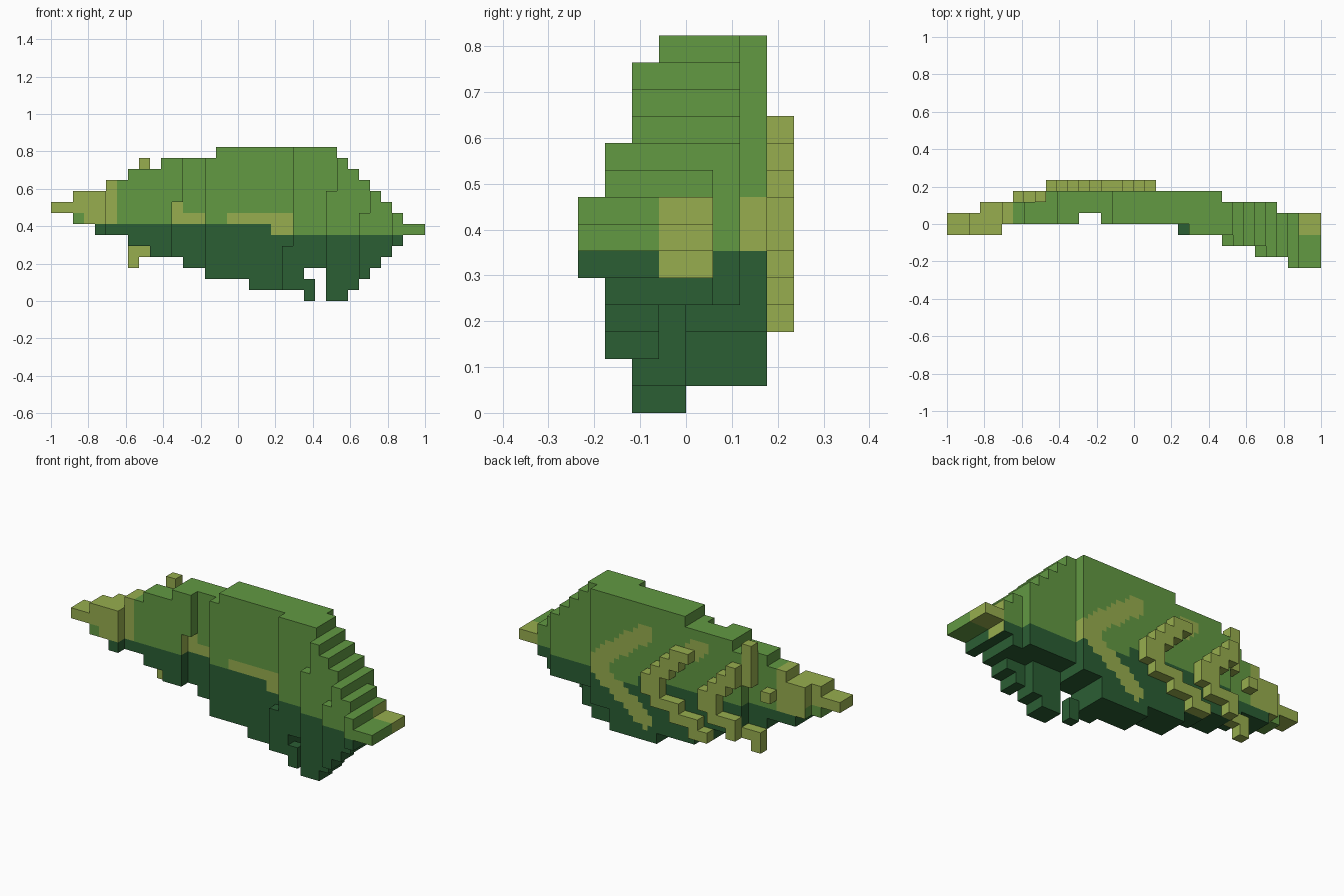
import bpy, bmesh
from mathutils import Vector

U = 2 / 34          # size of one block
cube = bpy.data.objects.get("Cube")
if cube:
    bpy.data.objects.remove(cube)


def material(name, rgb):
    m = bpy.data.materials.new(name)
    m.use_nodes = True
    m.diffuse_color = (*rgb, 1)
    m.node_tree.nodes["Principled BSDF"].inputs["Base Color"].default_value = (*rgb, 1)
    return m


GREEN, DARK, LIGHT = 0, 1, 2
MATS = [material("leaf_green", (0.122, 0.319, 0.055)),
        material("dark_green", (0.024, 0.112, 0.034)),
        material("vein_olive", (0.31, 0.42, 0.077))]


def stepped(i, steps):
    """Value of the last step that starts at or before column i."""
    return [v for start, v in steps if start <= i][-1]


def blocks(name, cells, paint):
    """Outer skin of a set of blocks, coloured by a rule on each quarter face."""
    bm = bmesh.new()
    for cell in cells:
        for axis in range(3):
            for side in (0, 1):
                near = list(cell)
                near[axis] += 2 * side - 1
                if tuple(near) in cells:
                    continue
                o = Vector(cell)
                o[axis] += side
                u, v = Vector(), Vector()
                u[(axis + 1) % 3] = v[(axis + 2) % 3] = 0.5
                if not side:
                    u, v = v, u
                for a in (0, 1):
                    for b in (0, 1):
                        p = o + u * a + v * b
                        quad = [p, p + u, p + u + v, p + v]
                        f = bm.faces.new([bm.verts.new(q) for q in quad])
                        f.material_index = paint(p + (u + v) / 2)
    bmesh.ops.remove_doubles(bm, verts=bm.verts, dist=0.01)
    bmesh.ops.dissolve_limit(bm, angle_limit=0.01, verts=bm.verts,
                             edges=bm.edges, delimit={'MATERIAL', 'NORMAL'})
    for v in bm.verts:
        v.co = Vector((v.co.x - 17, v.co.y, v.co.z)) * U
    me = bpy.data.meshes.new(name)
    bm.to_mesh(me)
    bm.free()
    for m in MATS:
        me.materials.append(m)
    ob = bpy.data.objects.new(name, me)
    bpy.context.collection.objects.link(ob)
    return ob


# Leaf outline, as (first column, value) steps
TOP = [(0, 9), (2, 10), (5, 11), (7, 12), (10, 13), (15, 14), (26, 13),
       (27, 12), (28, 11), (29, 10), (30, 9), (31, 8), (32, 7)]
BOTTOM = [(0, 8), (2, 7), (4, 6), (7, 5), (9, 4), (12, 3), (14, 2), (18, 1),
          (23, 3), (25, 0), (27, 1), (28, 2), (29, 3), (30, 4), (31, 5), (32, 6)]
BACK = [(0, 1), (3, 2), (9, 3), (25, 2), (30, 1)]


def front(i, z):
    return stepped(i, [(0, -1), (5, 0), (11 if z < 9 else 12, 1), (14, 0),
                       (21 if z < 5 else 22, -1), (25 if z < 10 else 26, -2),
                       (28 if z < 8 else 29, -3), (31, -4)])


def back(i, z):
    if z < 4 and i >= 25:
        return 0 if i < 28 else -1
    return stepped(i, BACK)


leaf = {(i, y, z) for i in range(34)
        for z in range(stepped(i, BOTTOM), stepped(i, TOP))
        for y in range(front(i, z), back(i, z))}
leaf |= {(23, -1, 0), (23, -1, 1)}     # hanging barb beside the slot

# Painted veins on the back, as segments in (column, height)
VEINS = [((19.3, 11.2), (25, 7)), ((24.5, 6.6), (22, 5)), ((22, 5), (19.2, 3)),
         ((14.5, 10.7), (13.4, 11.3))]


def near_vein(p):
    q = Vector((p.x, p.z))
    for a, b in VEINS:
        a, b = Vector(a), Vector(b)
        t = max(0, min(1, (q - a).dot(b - a) / (b - a).length_squared))
        if (q - a - (b - a) * t).length < 0.85:
            return True
    return False


def leaf_paint(p):
    if p.x < 6 and p.z >= 7 and not (2 <= p.x <= 3 and p.z < 8):
        return LIGHT                                   # stalk
    if p.x >= 32 and p.y > -1:
        return LIGHT                                   # tip
    if p.y > 2 and p.x > 12 and near_vein(p):
        return LIGHT
    if p.y < 1.2 and ((16 < p.x < 22 and 7 < p.z < 8) or
                      (20 < p.x < 22 and 6 < p.z < 7) or
                      (11 <= p.x < 14 and 7 < p.z < 8) or
                      (11 <= p.x < 12 and 8 < p.z < 9)):
        return LIGHT                                   # midrib on the front
    return DARK if p.z < (7 if p.x < 20 else 6) else GREEN


blocks("leaf", leaf, leaf_paint)


# Raised veins: (column, first height, last height) runs on the back
def rib(name, runs):
    cells = {(i, 3 if i >= 9 else 2, z) for i, lo, hi in runs
             for z in range(lo, hi + 1)}
    blocks(name, cells, lambda p: LIGHT)


rib("middle_rib", [(18, 6, 7), (17, 7, 8), (17, 5, 6), (16, 8, 9), (16, 5, 5),
                   (15, 9, 10), (15, 4, 5), (14, 10, 10), (14, 4, 4),
                   (13, 3, 4), (12, 3, 3)])
rib("outer_rib", [(12, 6, 7), (11, 7, 8), (11, 5, 6), (10, 8, 9), (10, 5, 5),
                  (9, 9, 10), (9, 4, 5), (8, 9, 12), (8, 4, 4), (7, 3, 4)])
rib("rib_nub", [(6, 8, 8)])
